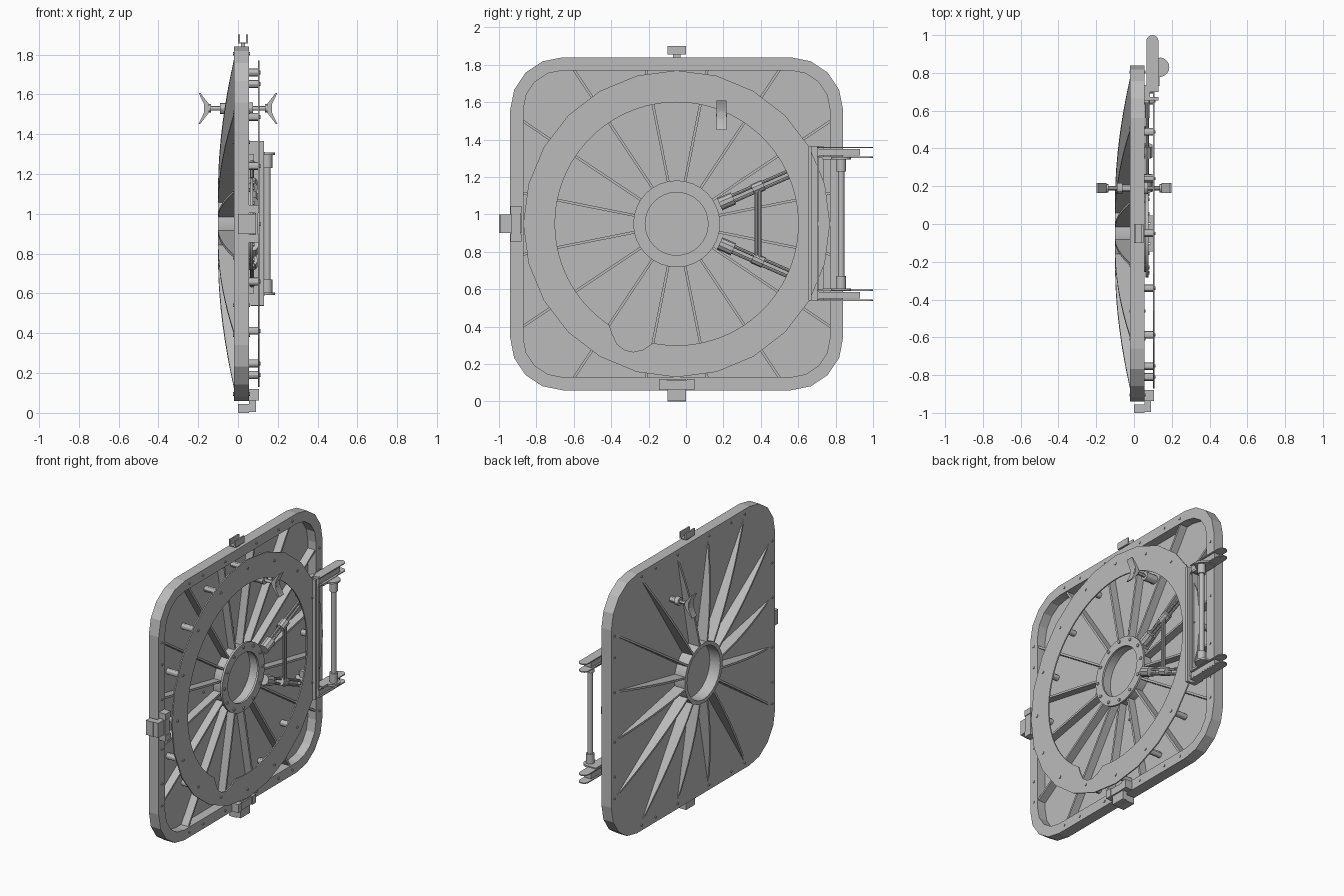
import bpy, bmesh, math
from mathutils import Vector, Matrix

cube = bpy.data.objects.get("Cube")
if cube:
    bpy.data.objects.remove(cube)

metal = bpy.data.materials.new("grey_metal")
metal.use_nodes = True
GREY = (0.5, 0.5, 0.5, 1)
metal.diffuse_color = GREY
metal.node_tree.nodes["Principled BSDF"].inputs["Base Color"].default_value = GREY

CY, CZ = -0.05, 0.95          # centre of the hatch
SKIN, RIM = -0.02, 0.055      # outer skin and rim face along x


def finish(name, bm, smooth=False):
    bmesh.ops.recalc_face_normals(bm, faces=bm.faces)
    me = bpy.data.meshes.new(name)
    bm.to_mesh(me)
    bm.free()
    me.materials.append(metal)
    ob = bpy.data.objects.new(name, me)
    bpy.context.collection.objects.link(ob)
    if smooth:
        bpy.ops.object.select_all(action='DESELECT')
        ob.select_set(True)
        bpy.context.view_layer.objects.active = ob
        bpy.ops.object.shade_smooth_by_angle()
    return ob


def add_prism(bm, pts, direction):
    """Extrude a flat outline of 3D points along a direction."""
    a = [bm.verts.new(p) for p in pts]
    b = [bm.verts.new(Vector(p) + Vector(direction)) for p in pts]
    bm.faces.new(a)
    bm.faces.new(b[::-1])
    for i in range(len(a)):
        j = (i + 1) % len(a)
        bm.faces.new((a[i], a[j], b[j], b[i]))


def add_box(bm, x, y, z):
    add_prism(bm, [(x[0], y[0], z[0]), (x[0], y[1], z[0]), (x[0], y[1], z[1]), (x[0], y[0], z[1])],
              (x[1] - x[0], 0, 0))


def add_rod(bm, p, q, r, n=12):
    p, q = Vector(p), Vector(q)
    d = q - p
    m = Matrix.Translation((p + q) / 2) @ d.to_track_quat('Z', 'Y').to_matrix().to_4x4()
    bmesh.ops.create_cone(bm, cap_ends=True, segments=n, radius1=r, radius2=r, depth=d.length, matrix=m)


def add_band(bm, outer, inner, x0, x1):
    """Flat ring between two matching (y, z) outlines."""
    rings = [[bm.verts.new((x, CY + y, CZ + z)) for y, z in pts]
             for pts, x in ((outer, x0), (outer, x1), (inner, x1), (inner, x0))]
    n = len(outer)
    for k in range(4):
        a, b = rings[k], rings[(k + 1) % 4]
        for i in range(n):
            j = (i + 1) % n
            bm.faces.new((a[i], a[j], b[j], b[i]))


def polar(r, a):
    return (r * math.cos(a), r * math.sin(a))


def circle(r, n):
    return [polar(r, math.tau * i / n) for i in range(n)]


def rounded_square(half, r, n=4):
    pts = []
    for k in range(4):
        cy, cz = polar((half - r) * math.sqrt(2), math.pi / 4 + k * math.pi / 2)
        for i in range(n + 1):
            y, z = polar(r, (k + i / n) * math.pi / 2)
            pts.append((cy + y, cz + z))
    return pts


def at(x, yz):
    return (x, CY + yz[0], CZ + yz[1])


SPOKES = [math.tau * (k + 0.5) / 16 for k in range(16)]
STUDS = [math.tau * k / 16 for k in range(16)]

# Rim frame with rounded corners, and its narrow inner ledge
bm = bmesh.new()
add_band(bm, rounded_square(0.89, 0.28), rounded_square(0.82, 0.21), SKIN, RIM)
finish("rim_frame", bm)

# Outer skin, open at the hub
bm = bmesh.new()
ring = [(p[0], p[1]) for p in rounded_square(0.83, 0.22)]
add_band(bm, ring, [polar(0.19, math.atan2(z, y)) for y, z in ring], SKIN, SKIN + 0.012)
finish("skin_plate", bm)

# Radial fins, bowed outwards on the back
bm = bmesh.new()
for a in SPOKES:
    length = 0.825 / max(abs(math.cos(a)), abs(math.sin(a)))
    steps = [i / 8 for i in range(9)]
    outline = [(0.2 + (length - 0.2) * t, SKIN - 0.08 * (1 - t ** 1.8)) for t in steps]
    outline += [(length, 0.045), (0.2, 0.045)]
    side = Vector((0, -math.sin(a), math.cos(a))) * 0.014
    add_prism(bm, [Vector(at(x, polar(r, a))) - side / 2 for r, x in outline], side)
finish("radial_fins", bm)

# Inner ring plate with a round notch in its inner edge
bm = bmesh.new()
N = 96
notch_d, notch_a, notch_r = math.hypot(0.23, 0.57), math.atan2(-0.57, -0.23), 0.115
outer, inner = [], []
for i in range(N):
    a = math.tau * i / N
    step = math.tau / 24
    outer.append(polar(0.82 * math.cos(step / 2) / math.cos(a % step - step / 2), a))
    off = a - notch_a
    r = 0.65
    if abs(notch_d * math.sin(off)) < notch_r and math.cos(off) > 0:
        r = max(r, notch_d * math.cos(off) + math.sqrt(notch_r ** 2 - (notch_d * math.sin(off)) ** 2))
    inner.append(polar(r, a))
add_band(bm, outer, inner, 0.1, 0.108)
finish("ring_plate", bm)

# Stand-offs that carry the ring plate, with bolt heads
bm = bmesh.new()
for a in STUDS:
    p = polar(0.76, a)
    add_rod(bm, at(SKIN, p), at(0.1, p), 0.02)
    add_rod(bm, at(0.1, p), at(0.113, p), 0.01, 6)
finish("ring_standoffs", bm, True)

# Hub tube, flange and window
bm = bmesh.new()
add_band(bm, circle(0.205, 32), circle(0.18, 32), -0.1, 0.07)
finish("hub_tube", bm, True)
bm = bmesh.new()
add_band(bm, circle(0.232, 32), circle(0.168, 32), 0.062, 0.076)
finish("hub_flange", bm, True)
bm = bmesh.new()
add_rod(bm, at(-0.02, (0, 0)), at(0.0, (0, 0)), 0.185, 32)
finish("hub_window", bm, True)

# Bolts on the hub, the rim and the skin
bm = bmesh.new()
for k in range(12):
    p = polar(0.208, math.tau * k / 12)
    add_rod(bm, at(0.07, p), at(0.083, p), 0.011, 6)
for k in range(4):
    p = polar(0.32, k * math.pi / 2)
    add_rod(bm, at(SKIN, p), at(0.0, p), 0.008, 6)
    turn = Matrix.Rotation(k * math.pi / 2, 2)
    for s in (-0.56, -0.41, -0.17, 0.17, 0.41, 0.56):
        q = turn @ Vector((s, 0.855))
        add_rod(bm, at(SKIN - 0.005, q), at(RIM + 0.005, q), 0.009, 6)
finish("bolts", bm)

# Edge stops on the left and bottom sides: block, elbow and two clips
for name, upright in (("bottom_stop", True), ("side_stop", False)):
    bm = bmesh.new()
    mid = CY if upright else CZ
    base = 0.0 if upright else -1.0
    def part(x, along, out):
        along = [mid + v for v in along]
        out = [base + v for v in out]
        add_box(bm, x, *((along, out) if upright else (out, along)))
    part((0, RIM), (-0.05, 0.05), (0, 0.045))
    part((RIM, 0.09), (-0.05, 0.05), (0.005, 0.12))
    for s in (-1, 1):
        part((RIM, 0.105), sorted((s * 0.055, s * 0.095)), (0.062, 0.12))
    part((0.088, 0.1), (-0.06, 0.06), (0.065, 0.115))
    finish(name, bm)

# Small angle bracket above the top edge
bm = bmesh.new()
add_box(bm, (0.0, 0.05), (CY - 0.05, CY + 0.05), (1.855, 1.862))
add_box(bm, (0.0, 0.01), (CY - 0.05, CY + 0.05), (1.855, 1.9))
add_box(bm, (0.04, 0.05), (CY - 0.05, CY + 0.05), (1.855, 1.9))
add_box(bm, (0.015, 0.035), (CY - 0.02, CY + 0.02), (1.83, 1.856))
finish("top_bracket", bm)

# Hinge post made of upright channels
bm = bmesh.new()
for y0, y1, x1 in ((0.655, 0.672, 0.13), (0.672, 0.7, 0.085), (0.7, 0.712, 0.12), (0.712, 0.735, 0.075)):
    add_box(bm, (RIM, x1), (y0, y1), (0.54, 1.365))
finish("hinge_post", bm)

# Hinge arms: paired plates with round ends, a web and a side ear
for name, s in (("upper_hinge_arm", 1), ("lower_hinge_arm", -1)):
    bm = bmesh.new()
    for h in (0.352, 0.405):
        z = CZ + s * h
        end = [(0.0975 + 0.0325 * math.cos(t), 0.967 + 0.0325 * math.sin(t), z)
               for t in (math.pi * i / 8 for i in range(9))]
        add_prism(bm, end + [(0.065, 0.7, z), (0.13, 0.7, z)], (0, 0, s * 0.007))
    ear = [(0.135 + 0.052 * math.cos(t), 0.83 + 0.052 * math.sin(t), CZ + s * 0.345)
           for t in (math.pi * (i / 10 - 0.5) for i in range(11))]
    add_prism(bm, ear, (0, 0, s * 0.012))
    add_box(bm, (0.07, 0.125), (0.7, 0.93), sorted((CZ + s * 0.365, CZ + s * 0.4)))
    add_box(bm, (0.07, 0.135), (0.73, 0.88), sorted((CZ + s * 0.345, CZ + s * 0.36)))
    finish(name, bm)

# Hinge rod with collars
bm = bmesh.new()
add_rod(bm, (0.147, 0.83, 0.6), (0.147, 0.83, 1.3), 0.017, 16)
for s in (-1, 1):
    add_rod(bm, (0.147, 0.83, CZ + s * 0.28), (0.147, 0.83, CZ + s * 0.345), 0.026, 16)
finish("hinge_rod", bm, True)

# Two struts from hub to post, with clamps, and a link between them
bm = bmesh.new()
for s in (-1, 1):
    p, q = Vector((0.07, 0.17, CZ + s * 0.1)), Vector((0.07, 0.66, CZ + s * 0.315))
    side = Vector((0, -s * 0.4, 0.92)) * 0.016
    for o in (-1, 1):
        add_rod(bm, p.lerp(q, 0.1) + side * o, p.lerp(q, 0.8) + side * o, 0.009, 8)
    add_rod(bm, p.lerp(q, 0.02), p.lerp(q, 0.17), 0.035, 10)
    add_rod(bm, p.lerp(q, 0.38), p.lerp(q, 0.5), 0.03, 10)
    add_rod(bm, p.lerp(q, 0.8), q, 0.012, 8)
    add_box(bm, (0.02, 0.08), (0.64, 0.67), sorted((CZ + s * 0.23, CZ + s * 0.35)))
for y in (0.375, 0.395):
    add_rod(bm, (0.085, y, CZ - 0.19), (0.085, y, CZ + 0.19), 0.009, 8)
finish("strut_linkage", bm, True)

# Latch shaft through the skin, with a flared lever at each end
bm = bmesh.new()
HY, HZ = 0.19, 1.53
add_rod(bm, (-0.16, HY, HZ), (0.16, HY, HZ), 0.012)
for x0, x1, r in ((-0.09, -0.06, 0.028), (-0.06, SKIN, 0.02), (SKIN, 0.075, 0.03)):
    add_rod(bm, (x0, HY, HZ), (x1, HY, HZ), r)
for s in (-1, 1):
    add_rod(bm, (s * 0.135, HY, HZ), (s * 0.172, HY, HZ), 0.022)
    bow = [(0.145, 0.02), (0.19, 0.078), (0.198, 0.078), (0.17, 0.02)]
    bow += [(x, -z) for x, z in reversed(bow)]
    add_prism(bm, [(s * x, HY - 0.026, HZ + z) for x, z in bow], (0, 0.052, 0))
finish("latch_handle", bm, True)
